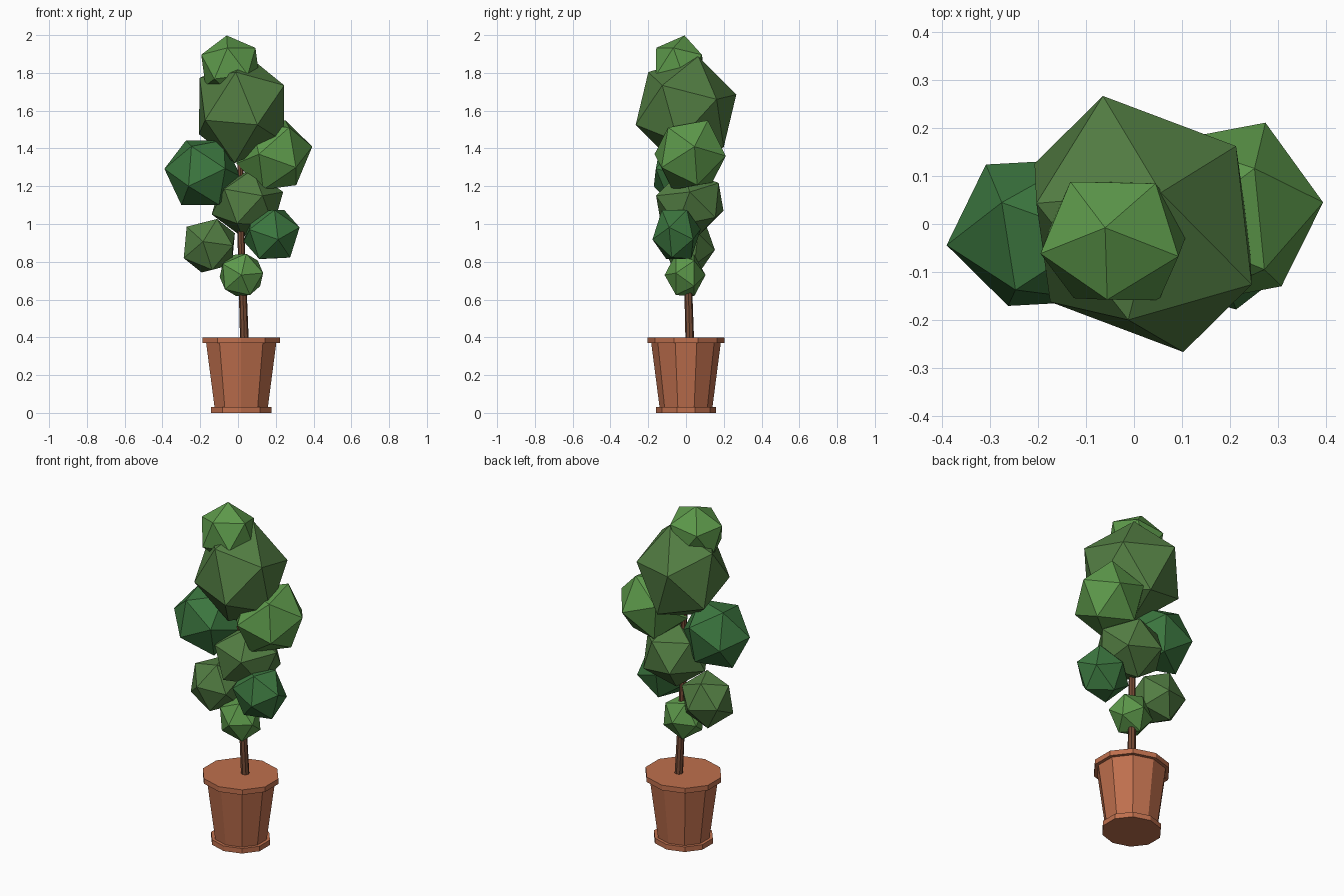
import bpy, bmesh, math
from mathutils import Vector, Matrix

if "Cube" in bpy.data.objects:
    bpy.data.objects.remove(bpy.data.objects["Cube"])


def material(name, rgb):
    m = bpy.data.materials.new(name)
    m.diffuse_color = (*rgb, 1)
    m.use_nodes = True
    m.node_tree.nodes["Principled BSDF"].inputs["Base Color"].default_value = m.diffuse_color
    return m


LIGHT = material("leaf_light", (0.11, 0.32, 0.07))
MID = material("leaf_mid", (0.085, 0.205, 0.055))
DARK = material("leaf_dark", (0.045, 0.185, 0.05))
CLAY = material("terracotta", (0.52, 0.16, 0.075))
BARK = material("bark", (0.18, 0.07, 0.035))


def finish(name, bm, mat):
    bmesh.ops.recalc_face_normals(bm, faces=bm.faces)
    me = bpy.data.meshes.new(name)
    bm.to_mesh(me)
    bm.free()
    me.materials.append(mat)
    ob = bpy.data.objects.new(name, me)
    bpy.context.collection.objects.link(ob)
    return ob


def loft(name, rings, sides, mat, start=0.0, sx=1.0):
    """Rings of (x, y, z, radius) joined into a capped faceted tube."""
    bm = bmesh.new()
    loops = []
    for x, y, z, r in rings:
        angles = [start + 2 * math.pi * i / sides for i in range(sides)]
        loops.append([bm.verts.new((x + r * sx * math.cos(a), y + r * math.sin(a), z))
                      for a in angles])
    for lo, hi in zip(loops, loops[1:]):
        for i in range(sides):
            j = (i + 1) % sides
            bm.faces.new((lo[i], lo[j], hi[j], hi[i]))
    bm.faces.new(loops[0][::-1])
    bm.faces.new(loops[-1])
    return finish(name, bm, mat)


def leaf_clump(name, centre, radius, corner, neighbour, squash, axis, mat):
    """Icosahedron with one corner and its neighbour pointing the given ways,
    then squashed along an axis."""
    w = Vector(corner).normalized()
    n = Vector(neighbour)
    u = (n - w * n.dot(w)).normalized()
    turn = Matrix((u, w.cross(u), w)).transposed().to_4x4()
    flat = Matrix.Scale(squash, 4, Vector(axis).normalized())
    bm = bmesh.new()
    bmesh.ops.create_icosphere(bm, subdivisions=1, radius=radius,
                               matrix=Matrix.Translation(centre) @ flat @ turn)
    return finish(name, bm, mat)


Y, Z = (0, 1, 0), (0, 0, 1)

# Pot: base ring, tapered body, rim, closed soil top
profile = [(0.158, 0), (0.158, 0.03), (0.14, 0.03), (0.184, 0.37), (0.203, 0.37), (0.203, 0.40)]
loft("pot", [(0.017, 0, z, r) for r, z in profile], 10, CLAY, math.pi / 2, 1.06)

# Leaning trunk
loft("trunk", [(0.034, 0.02, 0.38, 0.023), (0.017, 0.005, 0.9, 0.019),
               (0.01, 0.0, 1.5, 0.014)], 8, BARK)

# Leaf clumps, top to bottom
leaf_clump("crown_clump", (-0.04, -0.035, 1.832), 0.17,
           (-0.02, 0.03, 0.165), (-0.155, -0.03, 0.063), 0.9, Y, LIGHT)
leaf_clump("large_clump", (0.019, 0.0, 1.605), 0.295,
           (0.0725, -0.275, -0.08), (0.24, -0.137, 0.12), 0.87, (0.8, 0.6, 0), MID)
leaf_clump("right_clump", (0.192, 0.022, 1.365), 0.2,
           (0.185, 0.017, 0.035), (0.06, 0.09, 0.18), 1.08, (0.5, 0.45, 0.7), LIGHT)
leaf_clump("left_clump", (-0.188, -0.018, 1.272), 0.205,
           (-0.2, -0.03, 0.02), (-0.085, 0.065, 0.155), 0.86, Y, DARK)
leaf_clump("middle_clump", (0.05, 0.02, 1.11), 0.2,
           (0.19, 0.0, 0.065), (0.055, 0.15, 0.115), 0.92, Z, MID)
leaf_clump("lower_right_clump", (0.178, -0.05, 0.945), 0.16,
           (0.14, -0.045, 0.035), (0.075, 0.07, 0.14), 0.83, Y, DARK)
leaf_clump("lower_left_clump", (-0.152, 0.015, 0.885), 0.16,
           (-0.03, -0.14, 0.02), (0.04, -0.056, 0.135), 0.89, Y, MID)
leaf_clump("bottom_clump", (0.018, -0.005, 0.73), 0.129,
           (0.0, -0.12, 0.0), (0.025, -0.05, 0.11), 0.84, Y, LIGHT)
